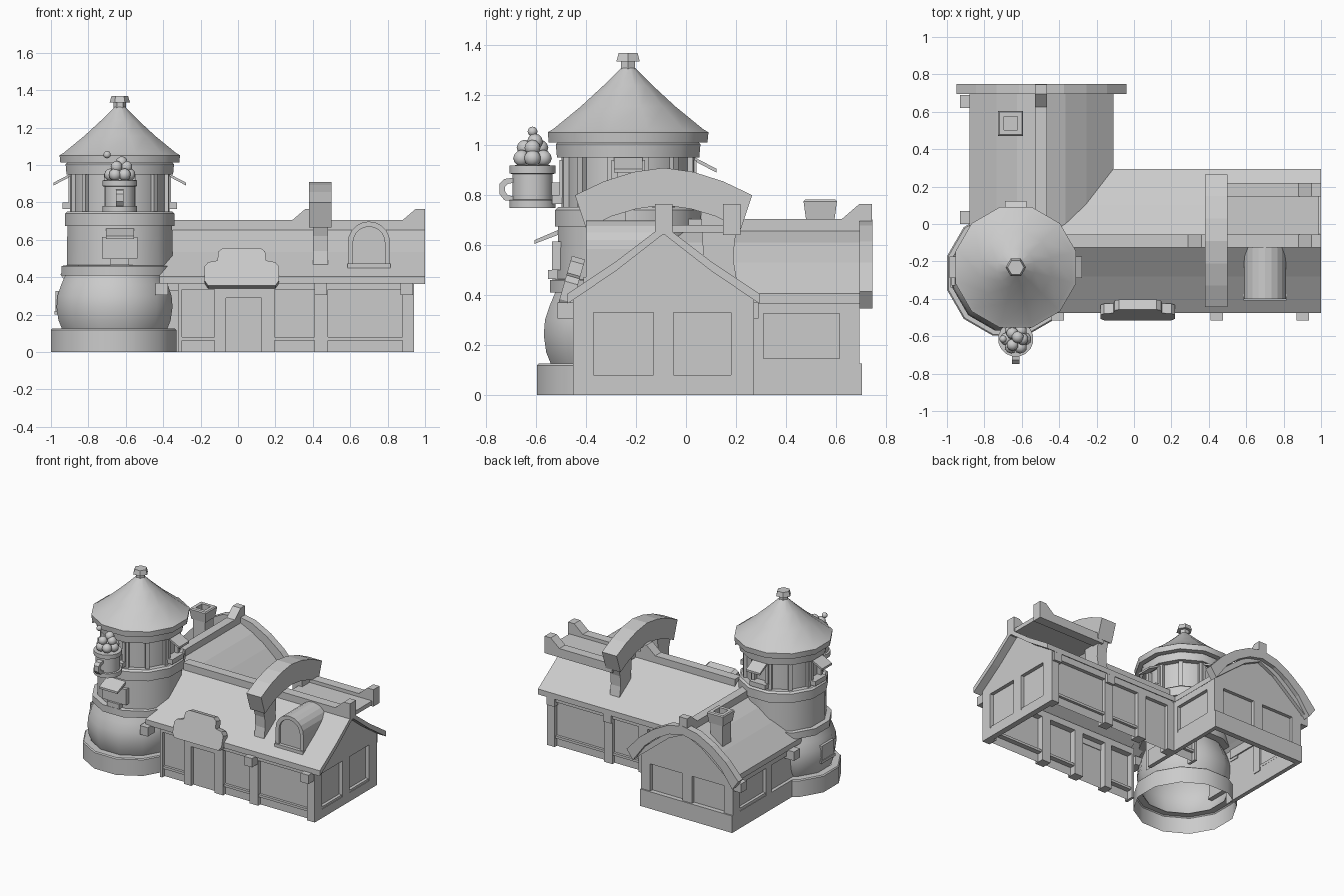
import bpy, bmesh, math
from mathutils import Matrix, Vector

old = bpy.data.objects.get("Cube")
if old:
    bpy.data.objects.remove(old)

grey = bpy.data.materials.new("plain_grey")
grey.use_nodes = True
grey.diffuse_color = (0.6, 0.6, 0.6, 1)
grey.node_tree.nodes["Principled BSDF"].inputs["Base Color"].default_value = (0.6, 0.6, 0.6, 1)


def finish(name, bm, matrix=None, smooth=False, drop=()):
    """Make the object; drop lists (axis, value) planes whose faces are left open."""
    bmesh.ops.recalc_face_normals(bm, faces=bm.faces)
    for axis, value in drop:
        gone = [f for f in bm.faces if all(abs(v.co[axis] - value) < .001 for v in f.verts)]
        bmesh.ops.delete(bm, geom=gone, context='FACES')
    if matrix:
        bm.transform(matrix)
    mesh = bpy.data.meshes.new(name)
    bm.to_mesh(mesh)
    bm.free()
    ob = bpy.data.objects.new(name, mesh)
    bpy.context.collection.objects.link(ob)
    mesh.materials.append(grey)
    if smooth:
        bpy.ops.object.select_all(action='DESELECT')
        ob.select_set(True)
        bpy.context.view_layer.objects.active = ob
        bpy.ops.object.shade_smooth_by_angle(angle=math.radians(32))


def prism(name, pts, axis, a, b, matrix=None, drop=()):
    """Extrude a 2D outline along an axis from a to b."""
    place = {'x': lambda p, t: (t, p[0], p[1]),
             'y': lambda p, t: (p[0], t, p[1]),
             'z': lambda p, t: (p[0], p[1], t)}[axis]
    bm = bmesh.new()
    ends = [[bm.verts.new(place(p, t)) for p in pts] for t in (a, b)]
    for ring in ends:
        bm.faces.new(ring)
    n = len(pts)
    for i in range(n):
        j = (i + 1) % n
        bm.faces.new((ends[0][i], ends[0][j], ends[1][j], ends[1][i]))
    finish(name, bm, matrix, False, drop)


def box(name, x0, x1, y0, y1, z0, z1, matrix=None):
    prism(name, [(x0, y0), (x1, y0), (x1, y1), (x0, y1)], 'z', z0, z1, matrix)


def lathe(name, profile, cx, cy, sides=12, smooth=True, turn=.5, cap=True):
    """Turn (apothem, height) points around a vertical axis."""
    bm = bmesh.new()
    step = 2 * math.pi / sides
    rings = [[bm.verts.new((cx + r / math.cos(step / 2) * math.cos(step * (i + turn)),
                            cy + r / math.cos(step / 2) * math.sin(step * (i + turn)), z))
              for i in range(sides)] for r, z in profile]
    for lo, hi in zip(rings, rings[1:]):
        for i in range(sides):
            j = (i + 1) % sides
            bm.faces.new((lo[i], lo[j], hi[j], hi[i]))
    if cap:
        bm.faces.new(rings[-1])
    finish(name, bm, None, smooth)


def mirror(half, c):
    """Complete a half outline of (offset, z) points about the line c."""
    return [(c - o, z) for o, z in reversed(half) if o > 0] + [(c + o, z) for o, z in half]


def band(outer, inner, c):
    return mirror(outer, c) + mirror(inner, c)[::-1]


# Main hall: hollow walls, gable and roof
YC, XC = -0.09, -0.495
prism("hall_walls", mirror([(0, .645), (.335, .385), (.335, 0)], YC), 'x', -.32, .915,
      drop=((2, 0), (0, -.32)))
prism("hall_roof", band([(0, .68), (.19, .535), (.385, .405)],
                        [(0, .645), (.19, .497), (.385, .365)], YC), 'x', -.42, 1.0)

# Timber frame on the long sides
for side, y, inner in (("front", -.452, -.38), ("back", .272, .20)):
    y0, y1 = sorted((y, inner))
    for x0, x1 in ((-.32, -.30), (-.125, -.065), (.125, .195), (.41, .48), (.88, .942)):
        box(side + "_post", x0, x1, y0, y1, 0, .37)
    for x0, x1 in ((-.31, -.1), (.16, .9)):
        box(side + "_sill", x0, x1, y0 + .008, y1 - .008, .062, .08)
    box(side + "_top_rail", -.32, .942, y0, y1, .333, .38)
box("door_lintel", -.1, .15, -.452, -.42, .29, .335)

# Timber frame and gable face on the end
for y0, y1 in ((-.452, -.37), (-.13, -.05), (.18, .272)):
    box("gable_post", .90, .942, y0, y1, 0, .34)
box("gable_base", .90, .942, -.44, .26, 0, .065)
box("gable_sill", .90, .937, -.44, .26, .06, .08)
prism("gable_face", mirror([(0, .645), (.362, .385), (.362, .33)], YC), 'x', .90, .942)

# Eave brackets
for x0 in (-.44, .41, .87):
    box("front_bracket", x0, x0 + .065, -.515, -.43, .305, .37)
    if x0 > 0:
        box("back_bracket", x0, x0 + .065, .25, .29, .305, .37)

# Ridge beams with raised horns
def horn(start, end):
    return [(start, .64), (start, .705), (end - .12, .705), (end - .05, .765), (end, .765), (end, .64)]

prism("hall_ridge_beam", horn(-.36, 1.0), 'y', -.125, -.055)
prism("hall_inner_horn", horn(.2, .41), 'y', -.125, -.055)
prism("rear_ridge_beam", horn(.45, 1.0), 'y', .148, .218)
box("ridge_deck", .45, .99, -.06, .15, .65, .68)
prism("wing_ridge_beam", horn(-.05, .745), 'x', -.53, -.465)

# Large roof arch and its curved brackets
prism("roof_arch", band([(0, .91), (.12, .893), (.24, .855), (.355, .80)],
                        [(0, .76), (.11, .745), (.21, .715), (.31, .665)], YC), 'x', .38, .5)
for s in (-1, 1):
    prism("arch_bracket", [(YC + s * o, z) for o, z in
          ((.31, .70), (.285, .62), (.28, .54), (.295, .45), (.16, .54), (.15, .74))], 'x', .40, .48)

# Arched dormer
def arch(r, zc, z0, n=10):
    return [(.70 - r, z0)] + [(.70 - r * math.cos(math.pi * i / n), zc + r * math.sin(math.pi * i / n))
                              for i in range(n + 1)] + [(.70 + r, z0)]

prism("dormer_body", arch(.09, .585, .45), 'y', -.385, -.12)
prism("dormer_hood", arch(.113, .585, .47) + arch(.085, .585, .47)[::-1], 'y', -.40, -.12)
box("dormer_sill", .585, .815, -.41, -.33, .445, .472)

# Leaning stepped board above the door
lean = Matrix.Translation((.02, -.515, .355)) @ Matrix.Rotation(math.radians(-16), 4, 'X')
prism("door_board", mirror([(.10, .21), (.125, .19), (.13, .14), (.18, .13),
                            (.20, .105), (.20, .03), (.18, 0)], 0), 'y', 0, .055, lean)

# Rear wing, hollow and open towards the tower
prism("wing_walls", mirror([(0, .64), (.13, .58), (.23, .50), (.35, .39), (.35, 0)], XC),
      'y', -.05, .67, drop=((2, 0), (1, -.05)))
prism("wing_roof", band([(0, .67), (.13, .61), (.24, .53), (.385, .405)],
                        [(0, .63), (.13, .57), (.23, .49), (.385, .365)], XC), 'y', -.09, .72)
prism("wing_arched_fascia", band([(0, .703), (.12, .678), (.24, .615), (.35, .53), (.455, .415)],
                                 [(0, .64), (.11, .615), (.21, .56), (.31, .475), (.405, .345)], XC),
      'y', .695, .748)
prism("wing_base", [(-.87, 0), (-.87, .705), (-.12, .705), (-.12, 0),
                    (-.15, 0), (-.15, .665), (-.84, .665), (-.84, 0)], 'z', 0, .125)
for x in (-.87, -.155):
    for y0, y1 in ((.245, .31), (.615, .695)):
        box("wing_post", x, x + .035, y0, y1, .1, .38)
    box("wing_rail", x, x + .035, .0, .695, .325, .39)
    box("wing_window_sill", x + .004, x + .031, .31, .615, .125, .145)
for x0 in (-.87, -.535, -.195):
    box("wing_end_post", x0, x0 + .075, .66, .695, .1, .34)
prism("wing_end_gable", mirror([(0, .64), (.13, .58), (.23, .50), (.375, .385), (.375, .325)], XC),
      'y', .65, .695)
for y0 in (.0, .62):
    box("wing_bracket", -.93, -.84, y0, y0 + .07, .305, .37)

# Chimney with a hollow flared top
lathe("chimney", [(.05, .42), (.05, .70), (.057, .702), (.067, .775), (.06, .782), (.036, .782), (.036, .72)],
      -.66, .538, 4, False)

# Tower stacked from turned parts
TX, TY = -.632, -.232
lathe("tower_base", [(.335, 0), (.335, .118), (.328, .125), (.28, .125)], -.665, -.262, cap=False)
lathe("tower_bulb", [(.28, .12), (.30, .17), (.31, .24), (.305, .30), (.285, .36), (.26, .42)],
      -.66, -.26, cap=False)
lathe("tower_lower_ring", [(.25, .41), (.305, .41), (.305, .46), (.27, .465)], -.64, -.24, cap=False)
lathe("tower_shaft", [(.283, .45), (.28, .69)], TX, TY, cap=False)
lathe("tower_middle_ring", [(.27, .675), (.293, .675), (.293, .74), (.28, .752), (.24, .752)], TX, TY)
lathe("tower_drum", [(.245, .74), (.245, .97)], TX, TY)
lathe("tower_upper_ring", [(.24, .95), (.285, .95), (.29, 1.005), (.27, 1.02)], TX, TY)
lathe("tower_roof", [(.27, 1.012), (.318, 1.012), (.322, 1.052), (.30, 1.065), (.19, 1.155),
                     (.10, 1.238), (.028, 1.31)], TX, TY)
lathe("finial_stem", [(.028, 1.295), (.028, 1.345)], TX, TY, 6, False, 0)
lathe("finial_cap", [(.028, 1.335), (.047, 1.335), (.038, 1.37)], TX, TY, 6, False, 0)


def on_tower(degrees):
    return Matrix.Translation((TX, TY, 0)) @ Matrix.Rotation(math.radians(degrees), 4, 'Z')


# Drum posts, and four windows with sills and awnings
for i in range(12):
    box("drum_post", .235, .272, -.014, .014, .745, .96, on_tower(15 + 30 * i))
for angle in (0, 90, 180, 270):
    m = on_tower(angle)
    box("window_sill", .23, .305, -.065, .065, .765, .80, m)
    for s in (-.055, .055):
        box("window_jamb", .23, .275, s - .012, s + .012, .79, .94, m)
    if angle != 270:
        prism("window_awning", [(.26, .955), (.355, .905), (.355, .89), (.26, .94)], 'y', -.057, .057, m)

# Front shaft window with awning
m = on_tower(270)
box("shaft_window_frame", .26, .305, -.095, .095, .50, .615, m)
box("shaft_window_ledge", .26, .32, -.05, .05, .465, .50, m)
prism("shaft_awning", [(.27, .665), (.375, .62), (.375, .605), (.27, .645)], 'y', -.075, .075, m)

# Side window on the bulb
box("bulb_window_frame", -.975, -.93, -.33, -.19, .20, .325)
box("bulb_window_ledge", -.98, -.93, -.34, -.18, .20, .22)

# Hanging mug with handle and foam
MX, MY = -.632, -.615
lathe("mug_body", [(.08, .755), (.08, .90)], MX, MY, 16)
lathe("mug_bottom_band", [(.07, .748), (.093, .748), (.093, .78), (.08, .782)], MX, MY, 16)
lathe("mug_top_band", [(.08, .885), (.093, .887), (.093, .918), (.07, .92)], MX, MY, 16)
prism("mug_handle", [(-.69, .87), (-.728, .865), (-.748, .845), (-.748, .805), (-.728, .78), (-.69, .775),
                     (-.69, .795), (-.715, .80), (-.725, .815), (-.725, .835), (-.715, .845), (-.69, .85)],
      'x', MX - .02, MX + .02)
box("mug_support", MX - .025, MX + .025, -.55, -.45, .80, .85)
foam = [(.05 * math.cos(i * math.pi / 3), .05 * math.sin(i * math.pi / 3), .948, .034) for i in range(6)]
foam += [(.036 * math.cos(i * 2.1), .036 * math.sin(i * 2.1), .99, .032) for i in range(3)]
foam += [(.01, .01, 1.015, .032), (-.068, .0, 1.055, .02)]
for x, y, z, r in foam:
    bm = bmesh.new()
    bmesh.ops.create_icosphere(bm, subdivisions=2, radius=r)
    finish("foam_bubble", bm, Matrix.Translation(Vector((MX + x, MY + y, z))), True)
